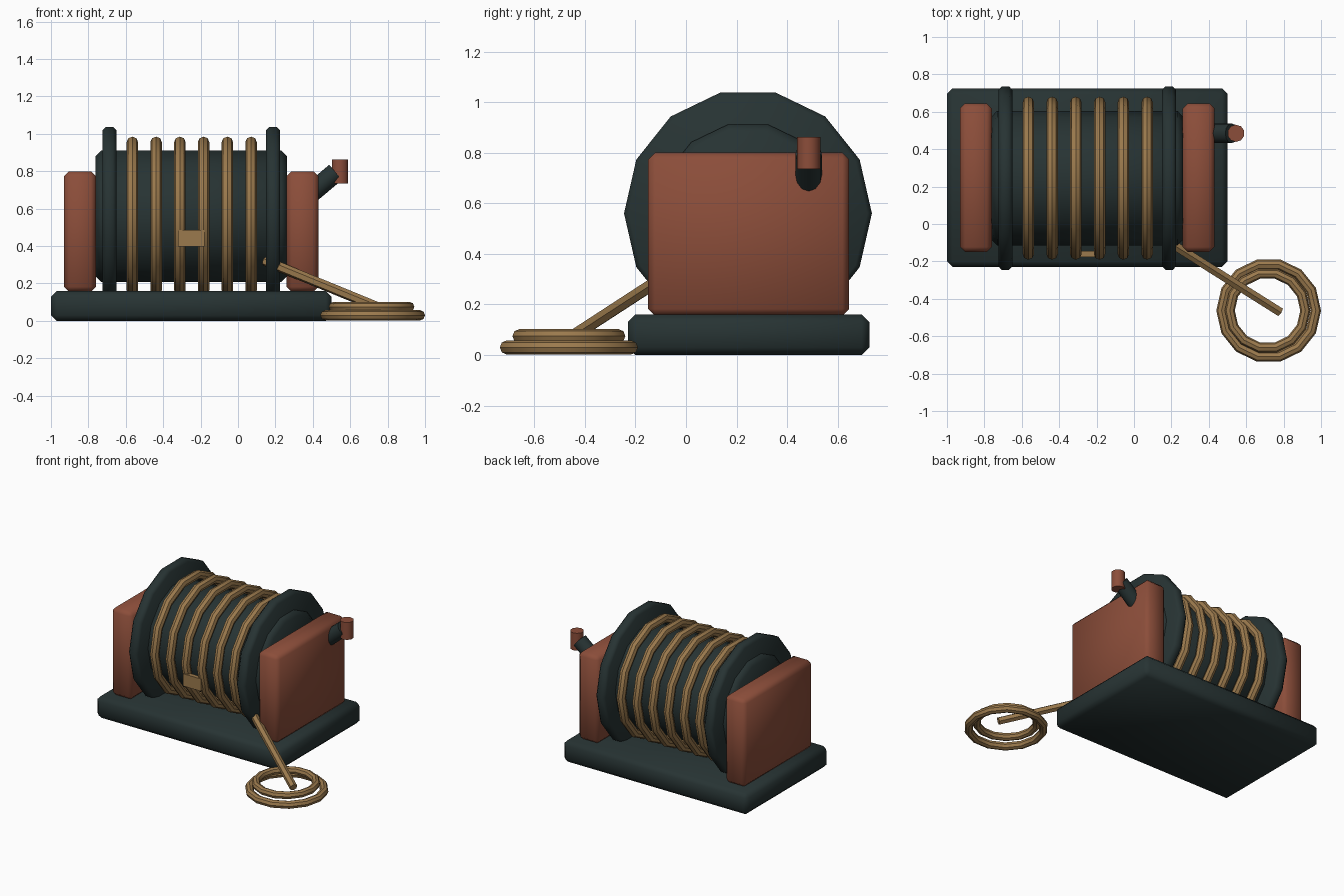
import bpy
import math
from mathutils import Vector

cube = bpy.data.objects.get("Cube")
if cube:
    bpy.data.objects.remove(cube, do_unlink=True)


def material(name, rgb):
    mat = bpy.data.materials.new(name)
    mat.use_nodes = True
    color = (*rgb, 1.0)
    mat.diffuse_color = color
    mat.node_tree.nodes["Principled BSDF"].inputs["Base Color"].default_value = color
    return mat


IRON = material("dark iron", (0.020, 0.033, 0.033))
RED = material("brick red", (0.26, 0.075, 0.042))
ROPE = material("tan rope", (0.33, 0.195, 0.075))


def finish(name, mat, bevel=0.0, angle=50):
    """Name, colour, bevel and shade the active object."""
    obj = bpy.context.object
    obj.name = name
    obj.data.materials.append(mat)
    bpy.ops.object.transform_apply(location=False, rotation=True, scale=True)
    if bevel:
        mod = obj.modifiers.new("bevel", "BEVEL")
        mod.width = bevel
        mod.segments = 1
        mod.limit_method = "ANGLE"
        mod.angle_limit = math.radians(40)
        bpy.ops.object.modifier_apply(modifier=mod.name)
    bpy.ops.object.shade_smooth_by_angle(angle=math.radians(angle))
    return obj


def box(name, low, high, mat, bevel=0.0):
    low, high = Vector(low), Vector(high)
    bpy.ops.mesh.primitive_cube_add(size=1, location=(low + high) / 2)
    bpy.context.object.scale = high - low
    return finish(name, mat, bevel)


def rod(name, start, end, radius, sides, mat, bevel=0.0, angle=50):
    start, end = Vector(start), Vector(end)
    axis = end - start
    bpy.ops.mesh.primitive_cylinder_add(
        vertices=sides, radius=radius, depth=axis.length, location=(start + end) / 2,
        rotation=axis.to_track_quat("Z", "Y").to_euler())
    return finish(name, mat, bevel, angle)


def disc(name, x0, x1, radius, bevel):
    bpy.ops.mesh.primitive_cylinder_add(
        vertices=SIDES, radius=radius, depth=x1 - x0,
        location=((x0 + x1) / 2, AXIS_Y, AXIS_Z), rotation=(0, math.pi / 2, 0))
    return finish(name, IRON, bevel)


def loop(name, location, major, minor, rotation=(0, 0, 0)):
    bpy.ops.mesh.primitive_torus_add(
        major_radius=major, minor_radius=minor, major_segments=SIDES,
        minor_segments=8, location=location, rotation=rotation)
    return finish(name, ROPE, angle=40)


SIDES = 14
AXIS_Y, AXIS_Z = 0.245, 0.56
MID_X = -0.25

# Base slab
box("base", (-1, -0.23, 0), (0.5, 0.725, 0.16), IRON, 0.03)

# Supports and flanges, mirrored about the middle of the drum
for label, side in (("right", -1), ("left", 1)):
    xs = sorted((MID_X + side * 0.51, MID_X + side * 0.68))
    box(label + "_support", (xs[0], -0.15, 0.155), (xs[1], 0.645, 0.80), RED, 0.027)
    xs = sorted((MID_X + side * 0.40, MID_X + side * 0.475))
    disc(label + "_flange", xs[0], xs[1], 0.49, 0.018)

# Drum
disc("drum", -0.762, 0.262, 0.36, 0.03)

# Rope wound around the drum
for i in range(6):
    loop(f"rope_turn_{i + 1}", (-0.565 + i * 0.127, AXIS_Y, AXIS_Z), 0.405, 0.031,
         (math.pi / 2, 0, math.pi / 2))

# Small plate across the rope
box("rope_clasp", (-0.322, -0.177, 0.397), (-0.178, -0.145, 0.487), ROPE)

# Loose rope end and the coil on the ground
rod("loose_rope", (0.145, -0.07, 0.32), (0.78, -0.47, 0.06), 0.027, 6, ROPE)
loop("lower_coil", (0.72, -0.463, 0.03), 0.252, 0.028)
loop("upper_coil", (0.714, -0.463, 0.075), 0.202, 0.027)

# Crank arm and grip
rod("crank_arm", (0.38, 0.485, 0.675), (0.522, 0.485, 0.794), 0.053, 12, IRON)
rod("crank_grip", (0.545, 0.485, 0.735), (0.545, 0.485, 0.862), 0.046, 10, RED)
